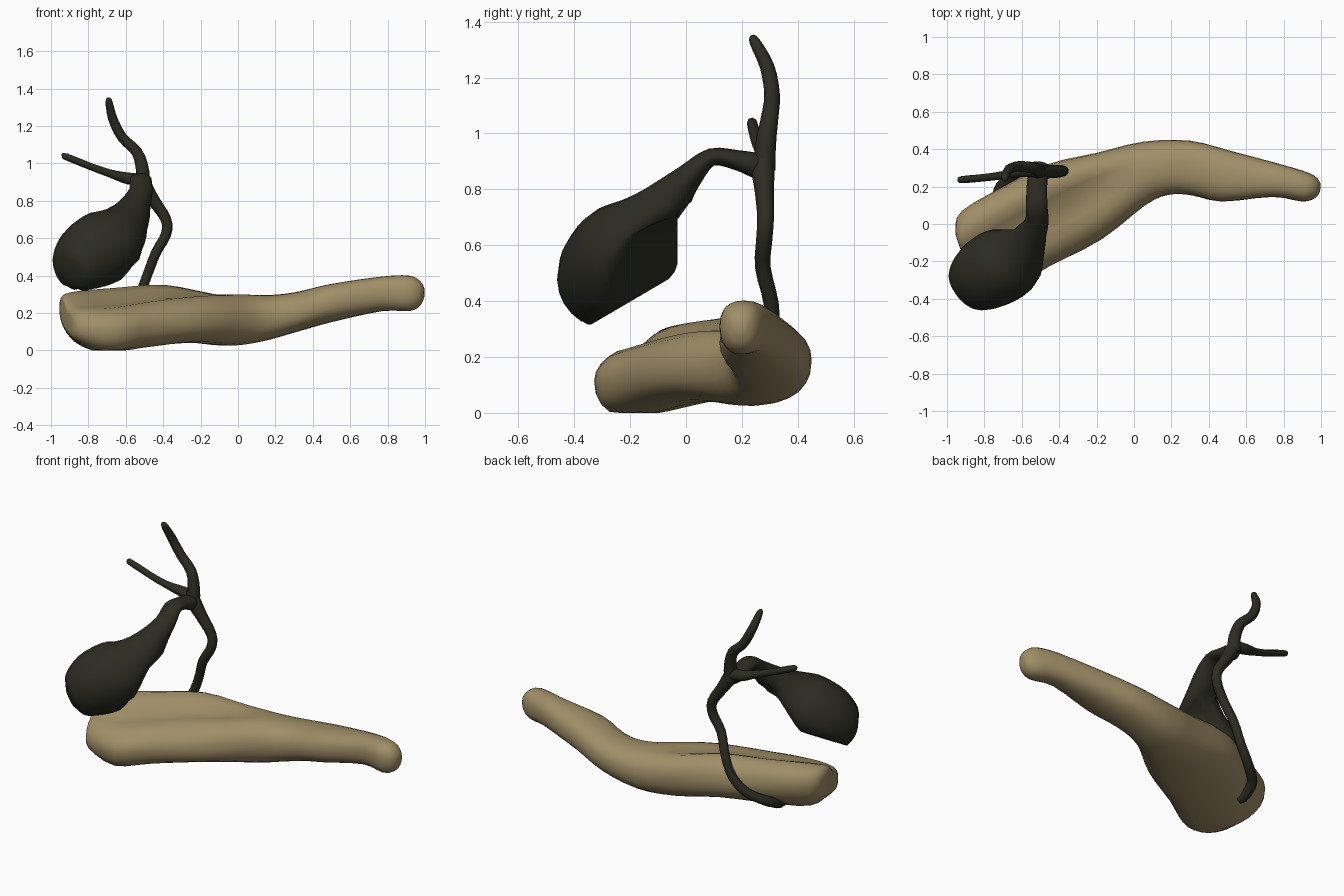
import bpy, bmesh, math
from mathutils import Vector


def material(name, rgb):
    m = bpy.data.materials.new(name)
    m.diffuse_color = (*rgb, 1)
    return m


TAN = material("tan tissue", (0.35, 0.27, 0.135))
DARK = material("dark green bile", (0.025, 0.025, 0.016))


def refine(rows, steps):
    """Catmull-Rom interpolation of rows of numbers."""
    out = []
    for i in range(len(rows) - 1):
        p0, p1 = rows[max(i - 1, 0)], rows[i]
        p2, p3 = rows[i + 1], rows[min(i + 2, len(rows) - 1)]
        for k in range(steps):
            t = k / steps
            out.append([0.5 * (2 * b + (c - a) * t + (2 * a - 5 * b + 4 * c - d) * t * t
                               + (3 * b - a - 3 * c + d) * t ** 3)
                        for a, b, c, d in zip(p0, p1, p2, p3)])
    out.append(list(rows[-1]))
    return out


def loft(name, rings, mat, angle=60):
    """Skin a list of rings and close both ends."""
    bm = bmesh.new()
    vr = [[bm.verts.new(p) for p in r] for r in rings]
    n = len(vr[0])
    for a, b in zip(vr, vr[1:]):
        for i in range(n):
            j = (i + 1) % n
            bm.faces.new((a[i], a[j], b[j], b[i]))
    bm.faces.new(vr[0])
    bm.faces.new(vr[-1])
    bmesh.ops.recalc_face_normals(bm, faces=bm.faces)
    me = bpy.data.meshes.new(name)
    bm.to_mesh(me)
    bm.free()
    me.materials.append(mat)
    ob = bpy.data.objects.new(name, me)
    bpy.context.collection.objects.link(ob)
    bpy.context.view_layer.objects.active = ob
    ob.select_set(True)
    bpy.ops.object.shade_smooth_by_angle(angle=math.radians(angle))
    ob.select_set(False)
    return ob


def tube_rings(rows, side, n=12, steps=3):
    """Rings along a path of x, y, z, radius, flatness rows."""
    rows = refine(rows, steps)
    pts = [Vector(r[:3]) for r in rows]
    rings = []
    for i, r in enumerate(rows):
        t = (pts[min(i + 1, len(pts) - 1)] - pts[max(i - 1, 0)]).normalized()
        u = (Vector(side) - t * t.dot(Vector(side))).normalized()
        v = t.cross(u)
        rings.append([pts[i] + r[3] * (u * math.cos(a) + v * r[4] * math.sin(a))
                      for a in (2 * math.pi * k / n for k in range(n))])
    return rings


# Pancreas: back edge x, y / front edge x, y / back edge z, front edge z / bottom z, top z
sections = [
    (-0.94, -0.10, -0.89, -0.25, 0.22, 0.14, 0.13, 0.24),
    (-0.955, -0.03, -0.84, -0.305, 0.225, 0.12, 0.075, 0.28),
    (-0.92, 0.07, -0.64, -0.325, 0.22, 0.115, 0.0, 0.305),
    (-0.70, 0.20, -0.45, -0.225, 0.21, 0.135, 0.018, 0.335),
    (-0.46, 0.32, -0.17, -0.08, 0.20, 0.15, 0.045, 0.36),
    (-0.20, 0.38, 0.06, 0.10, 0.19, 0.17, 0.025, 0.315),
    (0.05, 0.44, 0.18, 0.155, 0.17, 0.18, 0.045, 0.295),
    (0.30, 0.445, 0.30, 0.155, 0.20, 0.20, 0.095, 0.31),
    (0.52, 0.39, 0.47, 0.12, 0.25, 0.25, 0.15, 0.355),
    (0.80, 0.315, 0.74, 0.145, 0.305, 0.305, 0.21, 0.395),
    (0.93, 0.275, 0.90, 0.12, 0.31, 0.31, 0.21, 0.40),
    (0.98, 0.245, 0.97, 0.14, 0.31, 0.31, 0.24, 0.37),
    (0.998, 0.215, 0.995, 0.175, 0.31, 0.31, 0.29, 0.33)]


def soft(v):
    return math.copysign(abs(v) ** 0.86, v)


def ramp(v):
    v = min(max(v, 0), 1)
    return v * v * (3 - 2 * v)


rings = []
for ax, ay, bx, by, za, zb, lo, hi in refine(sections, 3):
    mid, ring = (za + zb) / 2, []
    for k in range(24):
        a = 2 * math.pi * k / 24
        u, s = soft(math.cos(a)), soft(math.sin(a))
        f = (1 + u) / 2
        x, y = ax + (bx - ax) * f, ay + (by - ay) * f
        z = za + (zb - za) * f + s * ((hi - mid) if s > 0 else (mid - lo))
        if s > 0:  # ridge along the back of the head, lower shelf in front
            depth = 0.075 * ramp((0.05 - x) / 0.35) * (1 - 0.4 * ramp((-0.6 - x) / 0.3))
            z -= s * depth * (ramp((f - 0.2) / 0.3) - 0.45 * ramp((f - 0.55) / 0.3))
        ring.append((x, y, max(z, 0)))
    rings.append(ring)
loft("pancreas", rings, TAN)

# Gallbladder: rounded sac narrowing into a bent, flattened neck
sac = [(-0.93, -0.365, 0.405, 0.05, 1), (-0.905, -0.345, 0.42, 0.125, 1),
       (-0.86, -0.315, 0.45, 0.165, 1), (-0.785, -0.265, 0.505, 0.197, 1),
       (-0.67, -0.195, 0.58, 0.197, 1), (-0.60, -0.125, 0.67, 0.135, 1.05),
       (-0.55, -0.055, 0.77, 0.085, 0.95), (-0.52, 0.015, 0.85, 0.064, 0.75),
       (-0.52, 0.09, 0.915, 0.058, 0.55), (-0.52, 0.18, 0.905, 0.055, 0.65),
       (-0.515, 0.25, 0.885, 0.052, 0.85), (-0.51, 0.285, 0.865, 0.03, 1)]
under = Vector((0.61, 0.60, -0.52)).normalized()
rings = tube_rings(sac, (1, 0, 0), 20)
for ring in rings:  # flattened back and sloping underside of the sac
    for p in ring:
        if p.z < 0.74:
            over = under.dot(p) + 0.745 - max(0, p.z - 0.64)
            if over > 0:
                p -= under * over
            p.y = min(p.y, -0.03)
            p.z = max(p.z, 0.31 + 0.586 * max(0, p.y + 0.35))
loft("gallbladder", rings, DARK)

# Ducts: the bile duct wraps around the back of the pancreas head
ducts = {
    "common_bile_duct": [
        (-0.525, 0.28, 0.95, 0.03, 1), (-0.50, 0.275, 0.88, 0.042, 1),
        (-0.45, 0.28, 0.80, 0.035, 1), (-0.385, 0.285, 0.70, 0.03, 1),
        (-0.385, 0.28, 0.62, 0.029, 1), (-0.44, 0.275, 0.52, 0.028, 1),
        (-0.49, 0.305, 0.39, 0.027, 1), (-0.54, 0.305, 0.27, 0.027, 1),
        (-0.62, 0.275, 0.18, 0.028, 1), (-0.71, 0.205, 0.125, 0.03, 1),
        (-0.73, 0.12, 0.085, 0.032, 1), (-0.72, 0.075, 0.07, 0.03, 1)],
    "upper_hepatic_duct": [
        (-0.51, 0.28, 0.87, 0.04, 1), (-0.51, 0.285, 0.96, 0.037, 1),
        (-0.54, 0.30, 1.06, 0.031, 1), (-0.62, 0.308, 1.14, 0.028, 1),
        (-0.67, 0.29, 1.24, 0.026, 1), (-0.69, 0.245, 1.33, 0.019, 1),
        (-0.69, 0.235, 1.35, 0.007, 1)],
    "side_hepatic_duct": [
        (-0.50, 0.28, 0.91, 0.035, 1), (-0.59, 0.285, 0.92, 0.033, 1),
        (-0.68, 0.265, 0.945, 0.023, 1), (-0.78, 0.25, 0.98, 0.02, 1),
        (-0.92, 0.237, 1.036, 0.019, 1), (-0.942, 0.235, 1.042, 0.008, 1)],
}
for name, path in ducts.items():
    loft(name, tube_rings(path, (0, 1, 0), 10), DARK)
